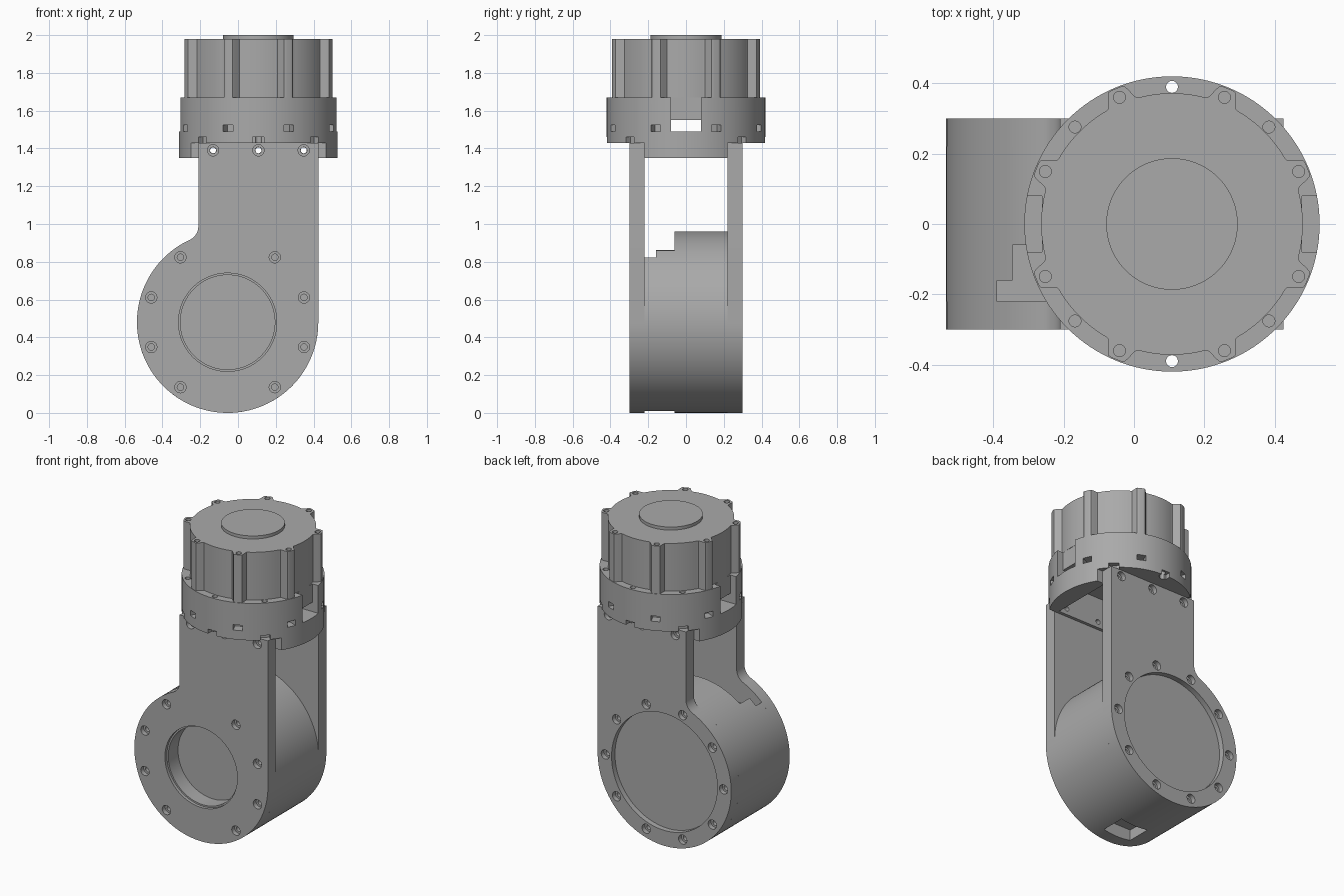
import bpy, bmesh, math
from mathutils import Matrix, Vector

if "Cube" in bpy.data.objects:
    bpy.data.objects.remove(bpy.data.objects["Cube"])

grey = bpy.data.materials.new("machined grey")
grey.use_nodes = True
COLOUR = (0.4, 0.4, 0.4, 1)
grey.diffuse_color = COLOUR
grey.node_tree.nodes["Principled BSDF"].inputs["Base Color"].default_value = COLOUR

AXLE = Vector((-0.055, 0, 0.48))   # centre of the lower joint
R = 0.48                           # lower housing radius
MX = 0.108                         # x of the motor axis
PLATE_IN, PLATE_OUT = 0.22, 0.30   # plate faces along y
PLATE_L, PLATE_R = -0.21, 0.425
Y_AXIS = Matrix.Rotation(math.pi / 2, 4, 'X')


def finish(bm, name):
    bmesh.ops.recalc_face_normals(bm, faces=bm.faces)
    me = bpy.data.meshes.new(name)
    bm.to_mesh(me)
    bm.free()
    me.materials.append(grey)
    ob = bpy.data.objects.new(name, me)
    bpy.context.collection.objects.link(ob)
    return ob


def add_box(bm, x, y, z, turn=Matrix()):
    """Box from three (low, high) ranges."""
    mid = [(a + b) / 2 for a, b in (x, y, z)]
    size = [b - a for a, b in (x, y, z)]
    m = turn @ Matrix.Translation(mid) @ Matrix.Diagonal((*size, 1))
    bmesh.ops.create_cube(bm, size=1, matrix=m)


def add_cyl(bm, r, centre, length, seg=20, along_y=False):
    m = Matrix.Translation(centre) @ (Y_AXIS if along_y else Matrix())
    bmesh.ops.create_cone(bm, cap_ends=True, segments=seg, radius1=r, radius2=r,
                          depth=length, matrix=m)


def prism(name, points, shift):
    """Extrude a closed outline along a vector."""
    bm = bmesh.new()
    face = bm.faces.new([bm.verts.new(p) for p in points])
    new = bmesh.ops.extrude_face_region(bm, geom=[face])["geom"]
    bmesh.ops.translate(bm, vec=shift, verts=[v for v in new if isinstance(v, bmesh.types.BMVert)])
    return finish(bm, name)


def cut(bm, *targets):
    """Subtract the shapes in bm from each target."""
    tool = finish(bm, "cutter")
    tool.hide_render = True
    for ob in targets:
        mod = ob.modifiers.new("cut", 'BOOLEAN')
        mod.operation, mod.solver, mod.object = 'DIFFERENCE', 'EXACT', tool
        bpy.context.view_layer.objects.active = ob
        bpy.ops.object.modifier_apply(modifier=mod.name)
    bpy.data.objects.remove(tool)


def arc(c, r, a0, a1, n):
    for i in range(n + 1):
        a = math.radians(a0 + (a1 - a0) * i / n)
        yield (c[0] + r * math.cos(a), c[1] + r * math.sin(a))


# Side plates: round lower end, straight upper arm, filleted inner corner
fil = 0.08
fx = PLATE_L - fil
dz = math.sqrt((R + fil) ** 2 - (fx - AXLE.x) ** 2)
join = math.degrees(math.atan2(dz, fx - AXLE.x))
outline = [(PLATE_R, 1.43), (PLATE_L, 1.43)]
outline += arc((fx, AXLE.z + dz), fil, 0, join - 180, 10)
outline += list(arc((AXLE.x, AXLE.z), R, join, 360, 80))[1:]
plates = {}
for name, y in (("front_plate", -PLATE_OUT), ("back_plate", PLATE_IN)):
    plates[name] = prism(name, [(x, y, z) for x, z in outline], (0, PLATE_OUT - PLATE_IN, 0))
front, back = plates.values()

# Lower drum between the plates
bm = bmesh.new()
add_cyl(bm, R, AXLE, 2 * PLATE_IN, 128, True)
drum = finish(bm, "joint_drum")

# Top cable slot and bottom pocket in the drum
bm = bmesh.new()
add_box(bm, (-0.39, 0.28), (-0.23, -0.16), (0.78, 1.1))
cut(bm, drum)
bm = bmesh.new()
add_box(bm, (-0.345, 0.24), (-0.2, -0.06), (0.78, 1.1))
add_box(bm, (-0.155, 0.045), (-0.22, -0.06), (-0.1, 0.08))
cut(bm, drum)

# Round recesses on both faces
for r, y, depth, parts in ((0.26, -PLATE_OUT, 0.04, [front]),
                           (0.25, -PLATE_OUT, 0.24, [front, drum]),
                           (0.38, PLATE_OUT, 0.07, [back])):
    bm = bmesh.new()
    add_cyl(bm, r, (AXLE.x, y, AXLE.z), depth, 96, True)
    cut(bm, *parts)

# Counterbored bolt circles
for r, depth in ((0.03, 0.06), (0.017, 0.14)):
    for plate, y, start in ((front, -PLATE_OUT, 18), (back, PLATE_OUT, 0)):
        bm = bmesh.new()
        for k in range(10):
            a = math.radians(start + 36 * k)
            if plate is front and abs(math.cos(a)) < 0.01:
                continue
            add_cyl(bm, r, (AXLE.x + 0.425 * math.cos(a), y, AXLE.z + 0.425 * math.sin(a)),
                    depth, 20, True)
        for dx in (-0.24, 0, 0.24):
            add_cyl(bm, r, (MX + dx, y, 1.39), depth if r > 0.02 else 0.3, 20, True)
        cut(bm, plate)

# Motor mount ring
bm = bmesh.new()
add_cyl(bm, 0.42, (MX, 0, 1.51), 0.32, 128)
ring = finish(bm, "mount_ring")

# Step where the plates seat, then the open cavity
bm = bmesh.new()
for s in (-1, 1):
    add_box(bm, (-1, 1), sorted((s * PLATE_IN, s)), (1.2, 1.43))
cut(bm, ring)
bm = bmesh.new()
add_box(bm, (MX - 0.30, MX + 0.30), (-0.2, 0.2), (1.2, 1.55))
cut(bm, ring)

# Through window along x, open upwards at the rim
bm = bmesh.new()
add_box(bm, (-1, 1), (-0.08, 0.08), (1.49, 1.55))
cut(bm, ring)
bm = bmesh.new()
for s in (-1, 1):
    add_box(bm, sorted((MX + s * 0.37, MX + s)), (-0.08, 0.08), (1.5, 1.8))
cut(bm, ring)

# Small slots and rim notches around the ring, cross holes and top holes
bm = bmesh.new()
for k in range(8):
    slot = Matrix.Translation((MX, 0, 0)) @ Matrix.Rotation(math.radians(22.5 + 45 * k), 4, 'Z')
    add_box(bm, (0.36, 0.5), (-0.028, 0.028), (1.49, 1.525), slot)
    notch = Matrix.Translation((MX, 0, 0)) @ Matrix.Rotation(math.radians(45 * k), 4, 'Z')
    if k % 4:
        add_box(bm, (0.385, 0.5), (-0.03, 0.03), (1.4, 1.46), notch)
cut(bm, ring)
bm = bmesh.new()
for k in range(8):
    if k % 4:
        a = math.radians(45 * k)
        add_cyl(bm, 0.017, (MX + 0.39 * math.cos(a), 0.39 * math.sin(a), 1.6),
                0.5 if k % 2 == 0 else 0.26, 20)
for dx in (-0.24, 0, 0.24):
    add_cyl(bm, 0.016, (MX + dx, 0, 1.39), 0.6, 20, True)
cut(bm, ring)

# Motor body: round with eight flared screw bosses
profile = []
for i in range(320):
    a = 2 * math.pi * i / 320
    d = abs((a - math.pi / 8 + math.pi / 8) % (math.pi / 4) - math.pi / 8)
    t = min(1, max(0, (0.125 - d) / 0.075))
    r = 0.372 + 0.045 * t * t * (3 - 2 * t)
    profile.append((MX + r * math.cos(a), r * math.sin(a), 1.67))
motor = prism("motor_body", profile, (0, 0, 0.31))
bm = bmesh.new()
for k in range(8):
    a = math.radians(22.5 + 45 * k)
    add_cyl(bm, 0.017, (MX + 0.39 * math.cos(a), 0.39 * math.sin(a), 1.98), 0.08)
cut(bm, motor)

# Raised cap on the motor
bm = bmesh.new()
add_cyl(bm, 0.187, (MX, 0, 1.985), 0.03, 96)
cap = finish(bm, "motor_cap")

# Smooth curved walls, crisp edges
for ob in (front, back, drum, ring, motor, cap):
    bpy.ops.object.select_all(action='DESELECT')
    ob.select_set(True)
    bpy.context.view_layer.objects.active = ob
    bpy.ops.object.shade_smooth_by_angle(angle=math.radians(30))
